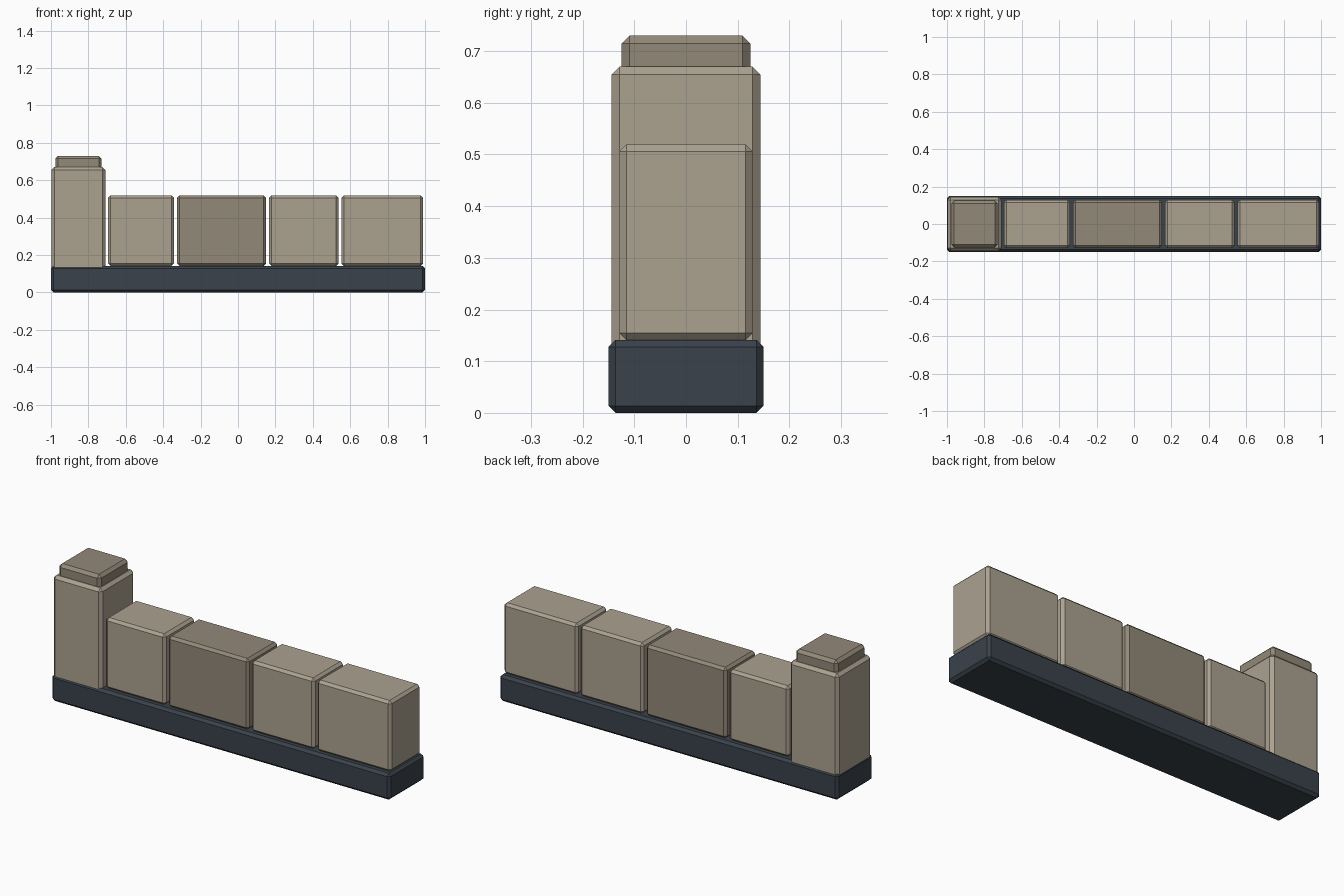
import bpy

if "Cube" in bpy.data.objects:
    bpy.data.objects.remove(bpy.data.objects["Cube"])


def material(name, rgb):
    m = bpy.data.materials.new(name)
    m.diffuse_color = (*rgb, 1)
    m.use_nodes = True
    m.node_tree.nodes["Principled BSDF"].inputs["Base Color"].default_value = m.diffuse_color
    return m


SLATE = material("slate", (0.042, 0.054, 0.07))
STONE = material("stone", (0.41, 0.36, 0.28))
DARK_STONE = material("dark_stone", (0.29, 0.25, 0.19))


def block(name, x0, x1, half_depth, z0, z1, bevel, mat):
    """Box with single-segment chamfered edges, centred on y = 0."""
    bpy.ops.mesh.primitive_cube_add(size=1, location=((x0 + x1) / 2, 0, (z0 + z1) / 2))
    ob = bpy.context.object
    ob.name = name
    ob.scale = (x1 - x0, 2 * half_depth, z1 - z0)
    bpy.ops.object.transform_apply(location=False, rotation=False, scale=True)
    mod = ob.modifiers.new("chamfer", 'BEVEL')
    mod.width = bevel
    mod.segments = 1
    ob.data.materials.append(mat)
    return ob


# Plinth
block("plinth", -1, 1, 0.15, 0, 0.141, 0.0135, SLATE)

# End pillar, sunk into the plinth, with its cap sunk into the pillar
block("end_pillar", -0.997, -0.709, 0.144, 0.11, 0.67, 0.0155, STONE)
block("pillar_cap", -0.977, -0.729, 0.125, 0.64, 0.73, 0.0155, DARK_STONE)

# Row of wall stones
stones = [(-0.695, -0.342), (-0.326, 0.15), (0.166, 0.538), (0.553, 0.99)]
for i, (x0, x1) in enumerate(stones):
    mat = DARK_STONE if i == 1 else STONE
    block(f"wall_stone_{i + 1}", x0, x1, 0.129, 0.141, 0.519, 0.0135, mat)
